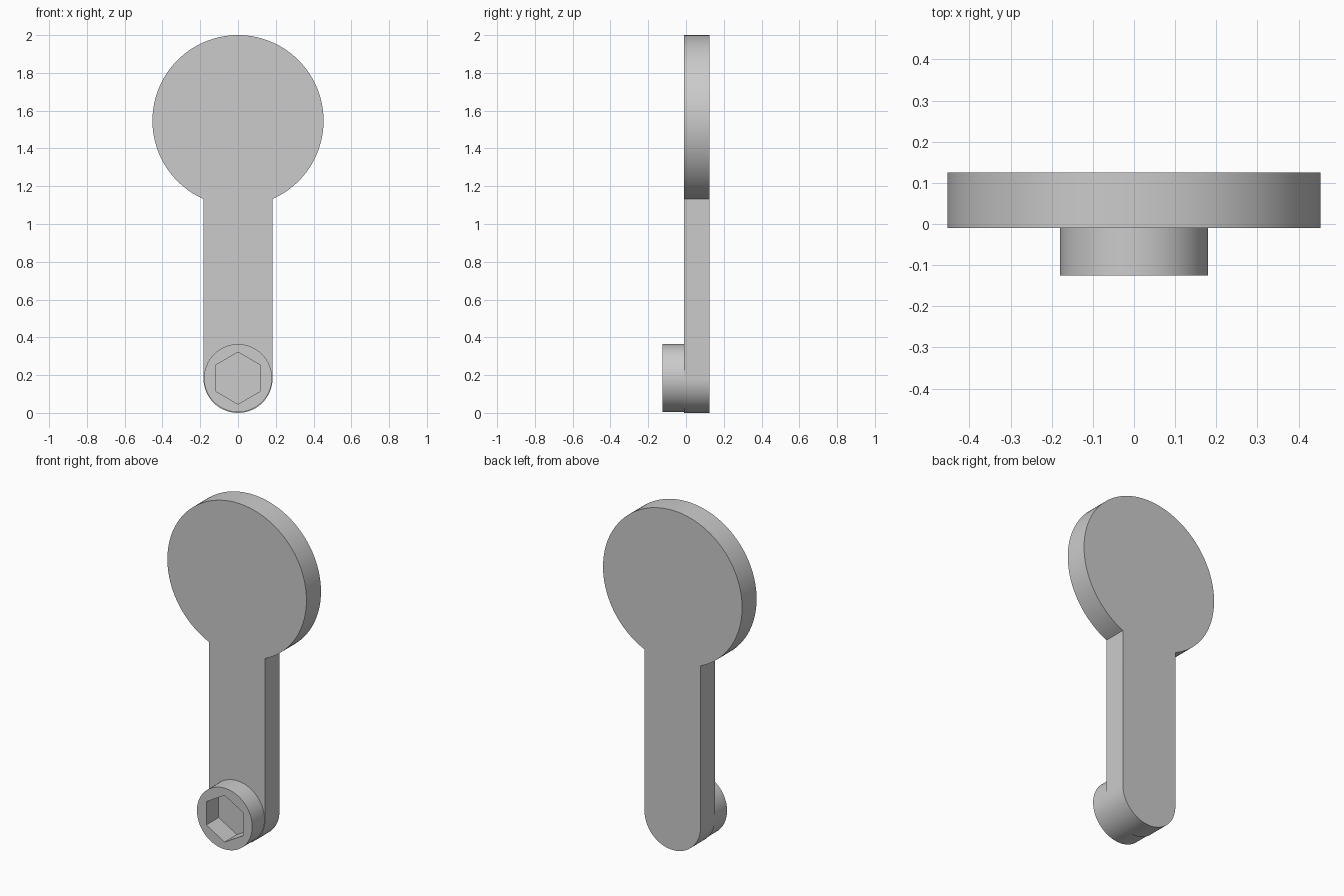
import bpy
import bmesh
from math import sin, cos, pi, asin

cube = bpy.data.objects.get("Cube")
if cube:
    bpy.data.objects.remove(cube, do_unlink=True)

# Single grey plastic
grey = bpy.data.materials.new("grey plastic")
grey.use_nodes = True
colour = (0.6, 0.6, 0.6, 1)
grey.diffuse_color = colour
grey.node_tree.nodes["Principled BSDF"].inputs["Base Color"].default_value = colour

FRONT, BACK = -0.01, 0.125           # arm thickness in y
HEAD_R, HEAD_Z = 0.453, 1.547        # round head
STEM_R = 0.183                       # half width of the stem
BOSS_R, BOSS_Z = 0.18, 0.184         # raised socket at the foot
HEX_FLAT = 0.119                     # centre to flat of the hexagon
STEPS = 96


def arc(radius, z, start, end, steps):
    angles = [start + (end - start) * i / steps for i in range(steps + 1)]
    return [(radius * cos(a), z + radius * sin(a)) for a in angles]


def finish(name, bm):
    bmesh.ops.recalc_face_normals(bm, faces=bm.faces)
    mesh = bpy.data.meshes.new(name)
    bm.to_mesh(mesh)
    bm.free()
    mesh.materials.append(grey)
    obj = bpy.data.objects.new(name, mesh)
    bpy.context.collection.objects.link(obj)
    bpy.ops.object.select_all(action='DESELECT')
    obj.select_set(True)
    bpy.context.view_layer.objects.active = obj
    bpy.ops.object.shade_smooth_by_angle(angle=pi / 6)
    return obj


# Arm: round head and round-ended stem in one extruded outline
neck = asin(STEM_R / HEAD_R)
outline = arc(HEAD_R, HEAD_Z, neck - pi / 2, 3 * pi / 2 - neck, STEPS)
outline += arc(STEM_R, STEM_R, pi, 2 * pi, STEPS // 2)
bm = bmesh.new()
face = bm.faces.new([bm.verts.new((x, FRONT, z)) for x, z in outline])
extruded = bmesh.ops.extrude_face_region(bm, geom=[face], use_keep_orig=True)
moved = [v for v in extruded["geom"] if isinstance(v, bmesh.types.BMVert)]
bmesh.ops.translate(bm, verts=moved, vec=(0, BACK - FRONT, 0))
finish("arm", bm)


# Socket: round boss with a hexagonal hole down to the arm face
def round_radius(a):
    return BOSS_R


def hex_radius(a):
    return HEX_FLAT / cos((a - pi / 2) % (pi / 3) - pi / 6)


bm = bmesh.new()
rings = []
for radius, y in ((round_radius, 0), (round_radius, -BACK),
                  (hex_radius, -BACK), (hex_radius, 0)):
    ring = []
    for i in range(STEPS):
        a = pi / 2 + 2 * pi * i / STEPS
        r = radius(a + 1e-6)
        ring.append(bm.verts.new((r * cos(a), y, BOSS_Z + r * sin(a))))
    rings.append(ring)
for k, ring in enumerate(rings):
    after = rings[(k + 1) % len(rings)]
    for i in range(STEPS):
        j = (i + 1) % STEPS
        bm.faces.new((ring[i], ring[j], after[j], after[i]))
finish("hex_socket", bm)
